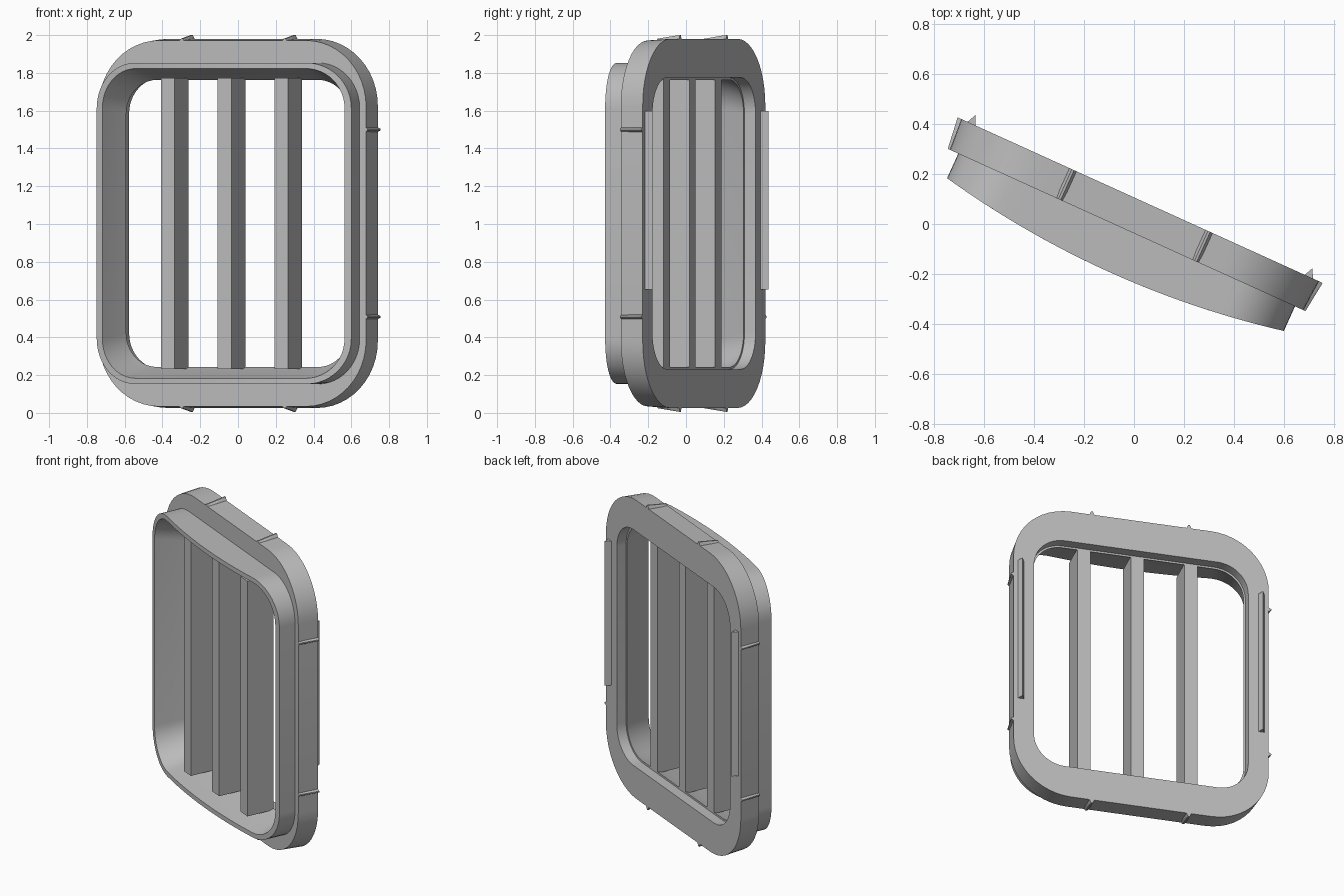
import bpy
import bmesh
from math import cos, sin, pi, radians
from mathutils import Matrix, Vector

cube = bpy.data.objects.get("Cube")
if cube:
    bpy.data.objects.remove(cube, do_unlink=True)

grey = bpy.data.materials.new("light grey plastic")
grey.use_nodes = True
colour = (0.5, 0.5, 0.5, 1)
grey.diffuse_color = colour
grey.node_tree.nodes["Principled BSDF"].inputs["Base Color"].default_value = colour

# Local axes: x along the frame, y towards its back, z up from its middle
PLACE = Matrix.Rotation(radians(-24.4), 4, "Z") @ Matrix.Translation((-0.017, 0, 1.003))
BACK, FLANGE, LIP = 0.097, -0.034, 0.033
CORNER, STRAIGHT = 12, 16


def finish(bm, name, smooth=False):
    bmesh.ops.recalc_face_normals(bm, faces=bm.faces)
    bm.transform(PLACE)
    mesh = bpy.data.meshes.new(name)
    bm.to_mesh(mesh)
    bm.free()
    mesh.materials.append(grey)
    ob = bpy.data.objects.new(name, mesh)
    bpy.context.collection.objects.link(ob)
    if smooth:
        bpy.ops.object.select_all(action="DESELECT")
        ob.select_set(True)
        bpy.context.view_layer.objects.active = ob
        bpy.ops.object.shade_smooth_by_angle(angle=radians(25))


def rounded_rect(w, h, r):
    """Outline of a rounded rectangle with half sizes w, h, with divided straights."""
    corners = [(w - r, h - r), (r - w, h - r), (r - w, r - h), (w - r, r - h)]
    points = []
    for i, (cx, cz) in enumerate(corners):
        for k in range(CORNER + 1):
            a = (i + k / CORNER) * pi / 2
            points.append(Vector((cx + r * cos(a), 0, cz + r * sin(a))))
        if i in (0, 2):
            end = Vector((-cx, 0, cz)) + Vector((0, 0, r if i == 0 else -r))
            start = points[-1].copy()
            points += [start.lerp(end, k / STRAIGHT) for k in range(1, STRAIGHT)]
    return points


def bowed(x):
    return -0.142 - 0.074 * (1 - (x / 0.74) ** 2)


def hull(name, points):
    bm = bmesh.new()
    for p in points:
        bm.verts.new(p)
    bmesh.ops.convex_hull(bm, input=bm.verts)
    bmesh.ops.dissolve_limit(bm, angle_limit=0.01, verts=bm.verts, edges=bm.edges)
    finish(bm, name)


# Frame: sleeve with a bowed front edge, flange, and lipped opening, as one ring
sections = [
    (0.74, 0.85, 0.24, None),
    (0.74, 0.85, 0.24, FLANGE),
    (0.777, 0.969, 0.35, FLANGE),
    (0.786, 0.977, 0.355, BACK),
    (0.66, 0.772, 0.19, BACK),
    (0.66, 0.772, 0.19, LIP),
    (0.648, 0.76, 0.18, LIP),
    (0.672, 0.782, 0.19, FLANGE),
    (0.704, 0.82, 0.21, None),
]
bm = bmesh.new()
rings = []
for w, h, r, depth in sections:
    ring = []
    for p in rounded_rect(w, h, r):
        p.y = bowed(p.x) if depth is None else depth
        ring.append(bm.verts.new(p))
    rings.append(ring)
for a, b in zip(rings, rings[1:] + rings[:1]):
    for i in range(len(a)):
        j = (i + 1) % len(a)
        bm.faces.new((a[i], a[j], b[j], b[i]))
finish(bm, "frame", True)

# Three upright bars across the opening
for i, side in enumerate((-1, 0, 1)):
    x = side * 0.33 + 0.005
    hull(f"bar_{i + 1}", [(x + dx, y, z) for dx in (-0.04, 0.04)
                          for y in (-0.147, LIP) for z in (-0.77, 0.77)])

# Small wedge ribs around the rim
for side, word in ((1, "top"), (-1, "bottom")):
    for i, x in enumerate((-0.295, 0.303)):
        points = []
        for y, base, tip in ((FLANGE, 0.96, 0.978), (BACK, 0.968, 0.998)):
            points += [(x - 0.02, y, side * base), (x + 0.02, y, side * base),
                       (x - 0.005, y, side * tip), (x + 0.005, y, side * tip)]
        hull(f"{word}_rib_{i + 1}", points)
for side, word in ((1, "left"), (-1, "right")):
    for i, z in enumerate((-0.495, 0.497)):
        points = []
        for y, base, tip in ((FLANGE, 0.768, 0.786), (BACK, 0.777, 0.802)):
            points += [(side * base, y, z - 0.016), (side * base, y, z + 0.016),
                       (side * tip, y, z - 0.004), (side * tip, y, z + 0.004)]
        hull(f"{word}_rib_{i + 1}", points)

    # Long upright ridge on the back of the flange
    x = side * 0.741
    hull(f"{word}_back_ridge", [(x + dx, y, z) for z in (-0.35, 0.594) for dx, y in
                                ((-0.02, BACK - 0.005), (0.02, BACK - 0.005), (0, 0.135))])
